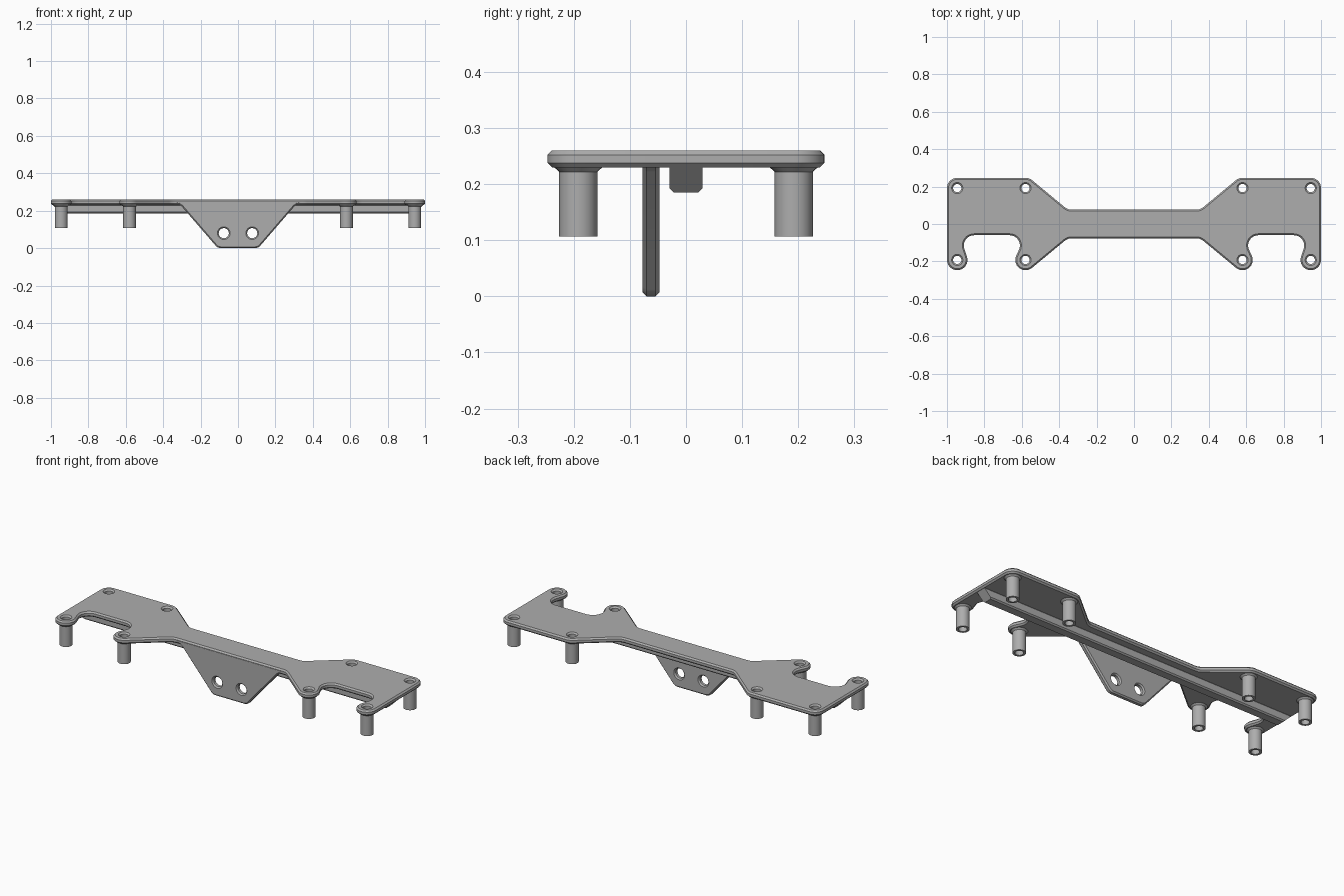
import bpy, bmesh
from math import sin, cos, radians, pi

cube = bpy.data.objects.get("Cube")
if cube:
    bpy.data.objects.remove(cube, do_unlink=True)

grey = bpy.data.materials.new("plain grey")
grey.use_nodes = True
COLOUR = (0.42, 0.42, 0.42, 1)
grey.diffuse_color = COLOUR
grey.node_tree.nodes["Principled BSDF"].inputs["Base Color"].default_value = COLOUR


def arc(cx, cy, r, start, end, steps=8):
    angles = [radians(start + (end - start) * i / steps) for i in range(steps + 1)]
    return [(cx + r * cos(a), cy + r * sin(a)) for a in angles]


def circle(cx, cy, r):
    return arc(cx, cy, r, 0, 360, 24)[:-1]


def mirrored(half):
    return half + [(-x, y) for x, y in reversed(half)]


def finish(obj):
    bpy.ops.object.select_all(action="DESELECT")
    obj.select_set(True)
    bpy.context.view_layer.objects.active = obj
    bpy.ops.object.shade_smooth_by_angle(angle=radians(30))


def mesh_object(name, bm):
    bmesh.ops.recalc_face_normals(bm, faces=bm.faces)
    mesh = bpy.data.meshes.new(name)
    bm.to_mesh(mesh)
    bm.free()
    mesh.materials.append(grey)
    obj = bpy.data.objects.new(name, mesh)
    bpy.context.collection.objects.link(obj)
    finish(obj)
    return obj


def slab(name, loops, thickness, chamfer):
    """Flat plate with holes and chamfered rims, centred on its local z."""
    curve = bpy.data.curves.new(name + " outline", "CURVE")
    curve.dimensions = "2D"
    curve.fill_mode = "BOTH"
    curve.extrude = thickness / 2 - chamfer
    curve.bevel_depth = chamfer
    curve.bevel_resolution = 0
    curve.offset = -chamfer
    for loop in loops:
        spline = curve.splines.new("POLY")
        spline.points.add(len(loop) - 1)
        for point, (x, y) in zip(spline.points, loop):
            point.co = (x, y, 0, 1)
        spline.use_cyclic_u = True
    helper = bpy.data.objects.new(name + " helper", curve)
    bpy.context.collection.objects.link(helper)
    graph = bpy.context.evaluated_depsgraph_get()
    mesh = bpy.data.meshes.new_from_object(helper.evaluated_get(graph))
    bm = bmesh.new()
    bm.from_mesh(mesh)
    bmesh.ops.remove_doubles(bm, verts=bm.verts, dist=0.0002)
    bpy.data.objects.remove(helper, do_unlink=True)
    bpy.data.meshes.remove(mesh)
    return mesh_object(name, bm)


# Mounting plate: narrow bar widening to two notched ends
POST_X, POST_Y, BORE = (0.58, 0.945), 0.192, 0.022
TAB = 0.055
inner, outer = POST_X
half = [(0.335, -0.077), (0.352, -0.079), (0.368, -0.088)]
half += arc(inner, -POST_Y, TAB, -132, 20, 12)
half += arc(0.665, -0.115, TAB, 200, 90)
half += arc(0.855, -0.115, TAB, 90, -20)
half += arc(outer, -POST_Y, TAB, 160, 360, 14)
half += arc(outer, POST_Y, TAB, 0, 90)
half += arc(inner, POST_Y, TAB, 90, 132, 4)
half += [(0.368, 0.088), (0.352, 0.079), (0.335, 0.077)]
spots = [(sx * x, sy * POST_Y) for x in POST_X for sx in (1, -1) for sy in (1, -1)]
plate = slab("mounting_plate", [mirrored(half)] + [circle(x, y, BORE) for x, y in spots],
             0.03, 0.008)
plate.location.z = 0.245

# Hanging bracket under the front edge, with two bolt holes
side = arc(0.09, 0.04, 0.04, -90, -43, 5) + [(0.3, 0.222), (0.315, 0.233), (0.335, 0.238), (0.335, 0.256)]
bracket = slab("hanging_bracket", [mirrored(side), circle(0.076, 0.08, 0.027), circle(-0.076, 0.08, 0.027)],
               0.03, 0.007)
bracket.rotation_euler.x = pi / 2
bracket.location.y = -0.0625

# Stiffening rib with sloped ends and flared root
section = [(0.037, 0.24), (0.037, 0.237), (0.029, 0.229), (0.029, 0.192), (0.022, 0.185)]
bm = bmesh.new()
ends = [[bm.verts.new((s * (0.76 + z), y, z)) for y, z in mirrored(section)] for s in (-1, 1)]
for ring in ends:
    bm.faces.new(ring)
for i in range(len(ends[0])):
    bm.faces.new((ends[0][i - 1], ends[0][i], ends[1][i], ends[1][i - 1]))
mesh_object("stiffening_rib", bm)

# Hollow standoff posts with flared collars
profile = [(BORE, 0.107), (0.034, 0.107), (0.034, 0.222), (0.044, 0.231), (0.044, 0.24), (BORE, 0.24)]
for n, (px, py) in enumerate(spots):
    bm = bmesh.new()
    rings = [[bm.verts.new((x, y, z)) for x, y in circle(px, py, r)] for r, z in profile]
    for k, ring in enumerate(rings):
        for i in range(len(ring)):
            bm.faces.new((rings[k - 1][i - 1], rings[k - 1][i], ring[i], ring[i - 1]))
    mesh_object(f"standoff_post_{n + 1}", bm)
